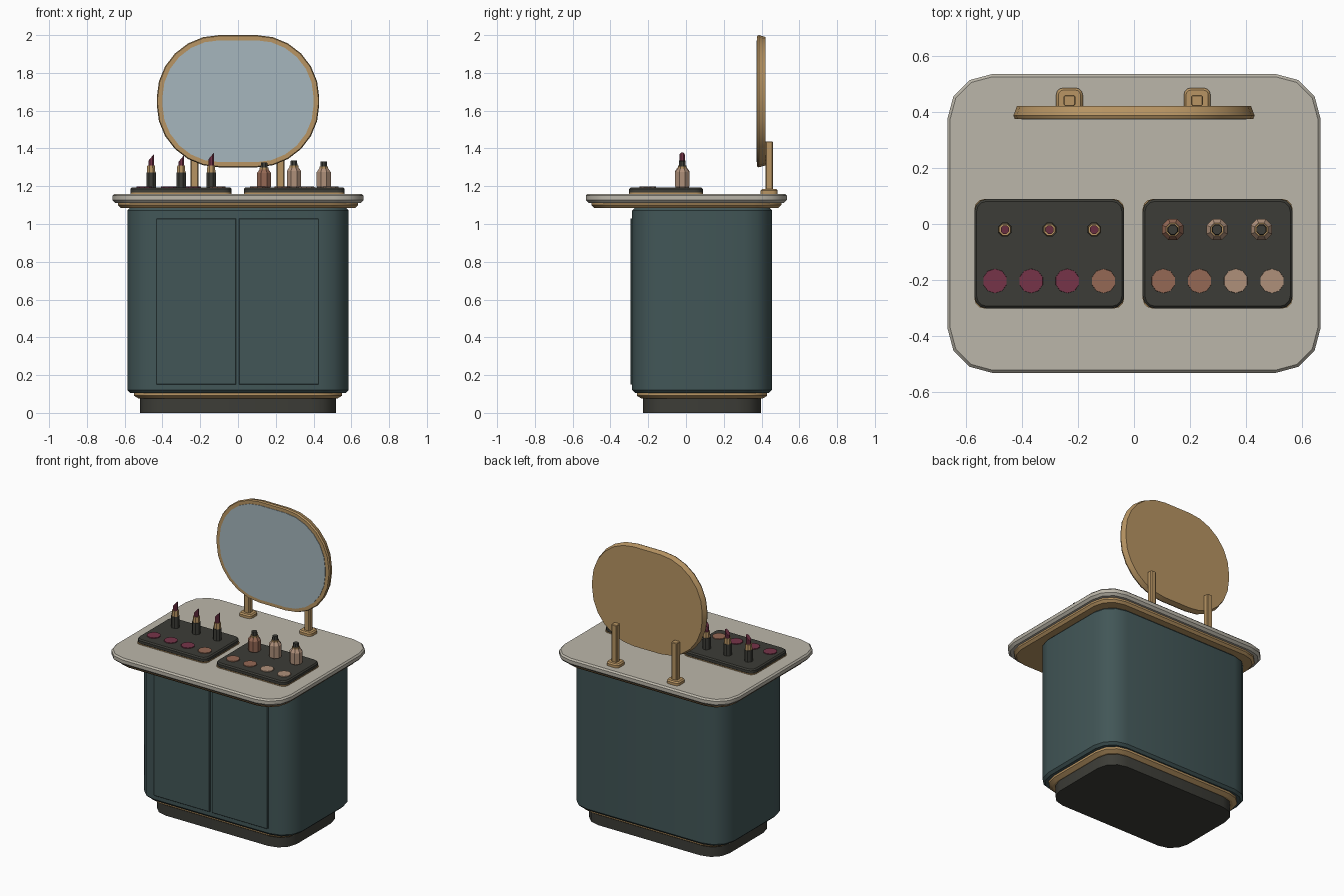
import bpy, bmesh, math

cube = bpy.data.objects.get("Cube")
if cube:
    bpy.data.objects.remove(cube, do_unlink=True)


def material(name, rgb):
    m = bpy.data.materials.new(name)
    m.use_nodes = True
    m.diffuse_color = (*rgb, 1)
    bsdf = next(n for n in m.node_tree.nodes if n.type == "BSDF_PRINCIPLED")
    bsdf.inputs["Base Color"].default_value = (*rgb, 1)
    bsdf.inputs["Roughness"].default_value = 0.6
    return m


TEAL = material("deep teal", (0.054, 0.093, 0.095))
STONE = material("warm stone", (0.50, 0.47, 0.40))
BRASS = material("brass", (0.48, 0.30, 0.125))
DARK = material("charcoal", (0.046, 0.046, 0.038))
GLASS = material("mirror glass", (0.38, 0.47, 0.51))
BERRY = material("berry", (0.18, 0.034, 0.066))
CLAY = material("terracotta", (0.30, 0.14, 0.09))
TAN = material("tan", (0.43, 0.28, 0.195))


def rounded_rect(w, d, r, seg):
    """Counter-clockwise outline of a rectangle with rounded corners."""
    pts = []
    for k, (sx, sy) in enumerate(((1, 1), (-1, 1), (-1, -1), (1, -1))):
        for i in range(seg + 1):
            a = math.pi / 2 * (k + i / seg)
            pts.append((sx * (w / 2 - r) + r * math.cos(a),
                        sy * (d / 2 - r) + r * math.sin(a)))
    return pts


def circle(r, sides):
    return [(r * math.cos(math.tau * (i + 0.5) / sides),
             r * math.sin(math.tau * (i + 0.5) / sides)) for i in range(sides)]


def loft(name, mat, rings, loc=(0, 0, 0), rot_x=0, smooth=True):
    """Closed solid through rings of (height, outline)."""
    bm = bmesh.new()
    loops = [[bm.verts.new((x, y, z)) for x, y in pts] for z, pts in rings]
    n = len(loops[0])
    for a, b in zip(loops, loops[1:]):
        for i in range(n):
            j = (i + 1) % n
            bm.faces.new((a[i], a[j], b[j], b[i]))
    bm.faces.new(loops[0][::-1])
    bm.faces.new(loops[-1])
    bmesh.ops.recalc_face_normals(bm, faces=bm.faces)
    mesh = bpy.data.meshes.new(name)
    bm.to_mesh(mesh)
    bm.free()
    mesh.materials.append(mat)
    ob = bpy.data.objects.new(name, mesh)
    bpy.context.collection.objects.link(ob)
    ob.location = loc
    ob.rotation_euler.x = rot_x
    if smooth:
        bpy.ops.object.select_all(action="DESELECT")
        ob.select_set(True)
        bpy.context.view_layer.objects.active = ob
        bpy.ops.object.shade_smooth_by_angle(angle=math.radians(31))
    return ob


def slab(name, mat, w, d, r, z0, z1, low=0.0, high=0.0, seg=3, loc=(0, 0, 0), rot_x=0):
    """Rounded slab with chamfered lower and upper edges."""
    def ring(c):
        return rounded_rect(w - 2 * c, d - 2 * c, max(r - c, 0.002), seg)
    rings = [(z0, ring(low))]
    if low:
        rings.append((z0 + min(low, (z1 - z0) * 0.45), ring(0)))
    if high:
        rings.append((z1 - min(high, (z1 - z0) * 0.45), ring(0)))
    rings.append((z1, ring(high) if high else ring(0)))
    return loft(name, mat, rings, loc, rot_x)


def turned(name, mat, profile, loc, sides=8):
    """Faceted round part from (height, radius) pairs."""
    return loft(name, mat, [(z, circle(r, sides)) for z, r in profile], loc, smooth=False)


# Cabinet body
BODY = (0, 0.085, 0)
slab("plinth", DARK, 1.035, 0.625, 0.13, 0, 0.08, loc=BODY)
slab("base_trim", BRASS, 1.10, 0.69, 0.14, 0.075, 0.11, low=0.025, loc=BODY)
slab("cabinet", TEAL, 1.17, 0.74, 0.15, 0.105, 1.088, 0.016, 0.016, loc=BODY)
for side, x in (("right", -0.2225), ("left", 0.2175)):
    slab(side + "_door", TEAL, 0.425, 0.88, 0.003, 0, 0.012, high=0.003, seg=1,
         loc=(x, -0.282, 0.59), rot_x=math.pi / 2)

# Countertop
slab("counter_trim", BRASS, 1.27, 1.005, 0.15, 1.085, 1.118, low=0.015, loc=(0, 0.002, 0))
slab("countertop", STONE, 1.33, 1.065, 0.16, 1.112, 1.16, 0.015, 0.01, loc=(0, 0.002, 0))

# Mirror on two posts
loft("mirror_frame", BRASS,
     [(0, rounded_rect(0.834, 0.68, 0.317, 6)), (0.034, rounded_rect(0.86, 0.70, 0.33, 6)),
      (0.045, rounded_rect(0.85, 0.69, 0.325, 6))],
     loc=(0, 0.42, 1.65), rot_x=math.pi / 2)
loft("mirror_glass", GLASS,
     [(0, rounded_rect(0.80, 0.645, 0.302, 6)), (0.004, rounded_rect(0.80, 0.645, 0.302, 6))],
     loc=(0, 0.376, 1.65), rot_x=math.pi / 2)
for side, x in (("right", -0.23), ("left", 0.225)):
    slab(side + "_post_foot", BRASS, 0.095, 0.09, 0.025, 1.158, 1.185, high=0.008,
         loc=(x, 0.44, 0))
    slab(side + "_post", BRASS, 0.042, 0.04, 0.006, 1.18, 1.437, high=0.003, seg=1,
         loc=(x, 0.44, 0))

# Trays with colour pans
for side, x, colours in (("right", -0.302, (BERRY, BERRY, BERRY, CLAY)),
                         ("left", 0.298, (CLAY, CLAY, TAN, TAN))):
    slab(side + "_tray_rim", BRASS, 0.534, 0.39, 0.035, 1.158, 1.166, loc=(x, -0.106, 0))
    slab(side + "_tray", DARK, 0.534, 0.39, 0.045, 1.164, 1.194, 0.004, 0.008,
         loc=(x, -0.106, 0))
    for i, colour in enumerate(colours):
        turned(f"{side}_pan_{i + 1}", colour, [(0, 0.044), (0.007, 0.043)],
               (x + 0.129 * (i - 1.5), -0.203, 1.192), sides=10)

# Lipsticks with slanted tips
for i, lift in enumerate((0.0, -0.006, 0.008)):
    loc = (-0.46 + 0.159 * i, -0.02, 1.192)
    turned(f"lipstick_case_{i + 1}", DARK, [(0, 0.027), (0.08, 0.027)], loc)
    turned(f"lipstick_collar_{i + 1}", BRASS, [(0.08, 0.024), (0.118, 0.022)], loc)
    tip = turned(f"lipstick_{i + 1}", BERRY, [(0.11, 0.016), (0.16 + lift, 0.016)], loc)
    for v in tip.data.vertices:
        if v.co.z > 0.13:
            v.co.z += v.co.x * 1.2

# Bottles
for i, (colour, h) in enumerate(((CLAY, 0.095), (TAN, 0.106), (TAN, 0.1))):
    loc = (0.138 + 0.158 * i, -0.02, 1.192)
    turned(f"bottle_{i + 1}", colour,
           [(0, 0.036), (0.008, 0.041), (h - 0.018, 0.041), (h + 0.002, 0.026)], loc)
    turned(f"bottle_collar_{i + 1}", BRASS, [(h, 0.025), (h + 0.012, 0.025)], loc)
    turned(f"bottle_cap_{i + 1}", DARK, [(h + 0.01, 0.02), (h + 0.038, 0.018)], loc)
